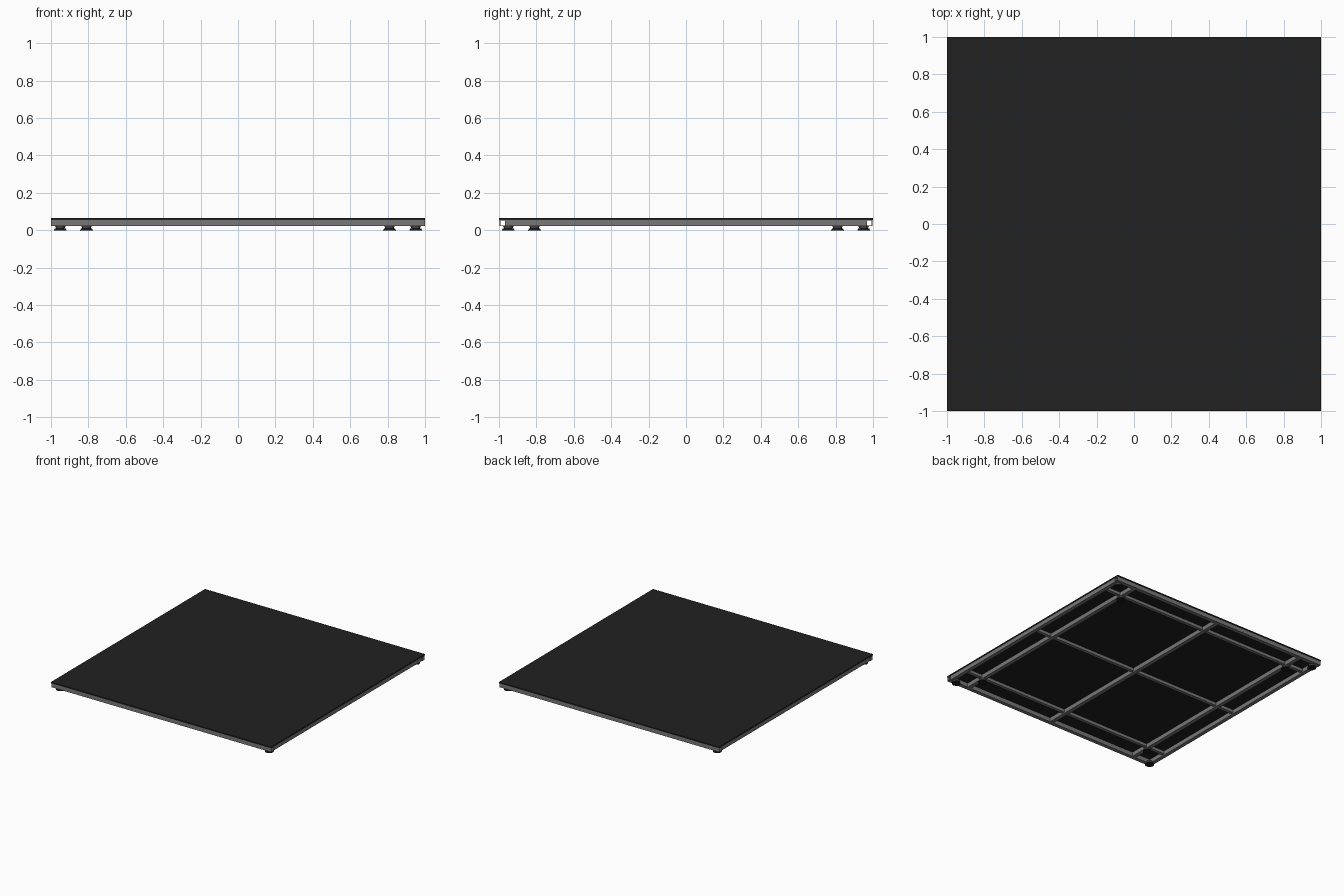
import bpy
import bmesh
from mathutils import Matrix

cube = bpy.data.objects.get("Cube")
if cube:
    bpy.data.objects.remove(cube, do_unlink=True)


def material(name, rgb):
    m = bpy.data.materials.new(name)
    m.use_nodes = True
    m.diffuse_color = (*rgb, 1)
    m.node_tree.nodes["Principled BSDF"].inputs["Base Color"].default_value = (*rgb, 1)
    return m


charcoal = material("charcoal deck", (0.015, 0.015, 0.015))
steel = material("grey steel", (0.19, 0.19, 0.2))
rubber = material("black rubber", (0.012, 0.012, 0.012))
dark_steel = material("dark steel", (0.1, 0.1, 0.105))


def make_object(name, bm, mat):
    bmesh.ops.recalc_face_normals(bm, faces=bm.faces)
    mesh = bpy.data.meshes.new(name)
    bm.to_mesh(mesh)
    bm.free()
    mesh.materials.append(mat)
    obj = bpy.data.objects.new(name, mesh)
    bpy.context.collection.objects.link(obj)
    return obj


def box(name, size, centre, mat):
    bm = bmesh.new()
    bmesh.ops.create_cube(bm, size=1, matrix=Matrix.Translation(centre) @ Matrix.Diagonal((*size, 1)))
    return make_object(name, bm, mat)


def tube(name, axis, start, end, offset, width, bottom, top, wall=0.003):
    """Open-ended rectangular tube running along x or y."""
    bm = bmesh.new()
    rings = []
    for along in (start, end):
        for inset in (0, wall):
            half = width / 2 - inset
            ring = []
            for side, z in ((-half, bottom + inset), (half, bottom + inset),
                            (half, top - inset), (-half, top - inset)):
                across = offset + side
                ring.append(bm.verts.new((along, across, z) if axis == "x" else (across, along, z)))
            rings.append(ring)
    outer_a, inner_a, outer_b, inner_b = rings
    for i in range(4):
        j = (i + 1) % 4
        for p, q in ((outer_a, outer_b), (inner_a, inner_b), (outer_a, inner_a), (outer_b, inner_b)):
            bm.faces.new((p[i], p[j], q[j], q[i]))
    return make_object(name, bm, steel)


def disc(name, x, y, low, high, r_low, r_high, mat):
    bm = bmesh.new()
    bmesh.ops.create_cone(bm, cap_ends=True, segments=24, radius1=r_low, radius2=r_high,
                          depth=high - low, matrix=Matrix.Translation((x, y, (low + high) / 2)))
    obj = make_object(name, bm, mat)
    bpy.ops.object.select_all(action="DESELECT")
    obj.select_set(True)
    bpy.context.view_layer.objects.active = obj
    bpy.ops.object.shade_smooth_by_angle()


BOTTOM, TOP, WIDTH = 0.022, 0.056, 0.032
RAIL = 0.98
INNER = RAIL - WIDTH / 2
CROSS = 0.81

# Deck plate
box("deck_plate", (2, 2, 0.01), (0, 0, TOP + 0.005), charcoal)

# Outer frame: open-ended front and back rails, side rails fitted between them
for side, name in ((-1, "front_rail"), (1, "back_rail")):
    tube(name, "x", -1, 1, side * RAIL, WIDTH, BOTTOM, TOP)
for side, name in ((-1, "right_rail"), (1, "left_rail")):
    tube(name, "y", -INNER, INNER, side * RAIL, WIDTH, BOTTOM, TOP)

# Long inner beams and shallower cross beams between them
beams = (-CROSS, 0, CROSS)
for x in beams:
    tube("long_beam", "y", -INNER, INNER, x, WIDTH, BOTTOM, TOP)
stops = (-INNER - WIDTH / 2, *beams, INNER + WIDTH / 2)
for y in beams:
    for a, b in zip(stops, stops[1:]):
        tube("cross_beam", "x", a + WIDTH / 2, b - WIDTH / 2, y, 0.026, 0.032, TOP)

# Feet: rubber pad, with a steel collar up to the frame
for sx in (-1, 1):
    for sy in (-1, 1):
        for d in (0.95, CROSS):
            disc("foot_pad", sx * d, sy * d, 0, 0.009, 0.034, 0.03, rubber)
            disc("foot_collar", sx * d, sy * d, 0.009, BOTTOM, 0.022, 0.028, dark_steel)
